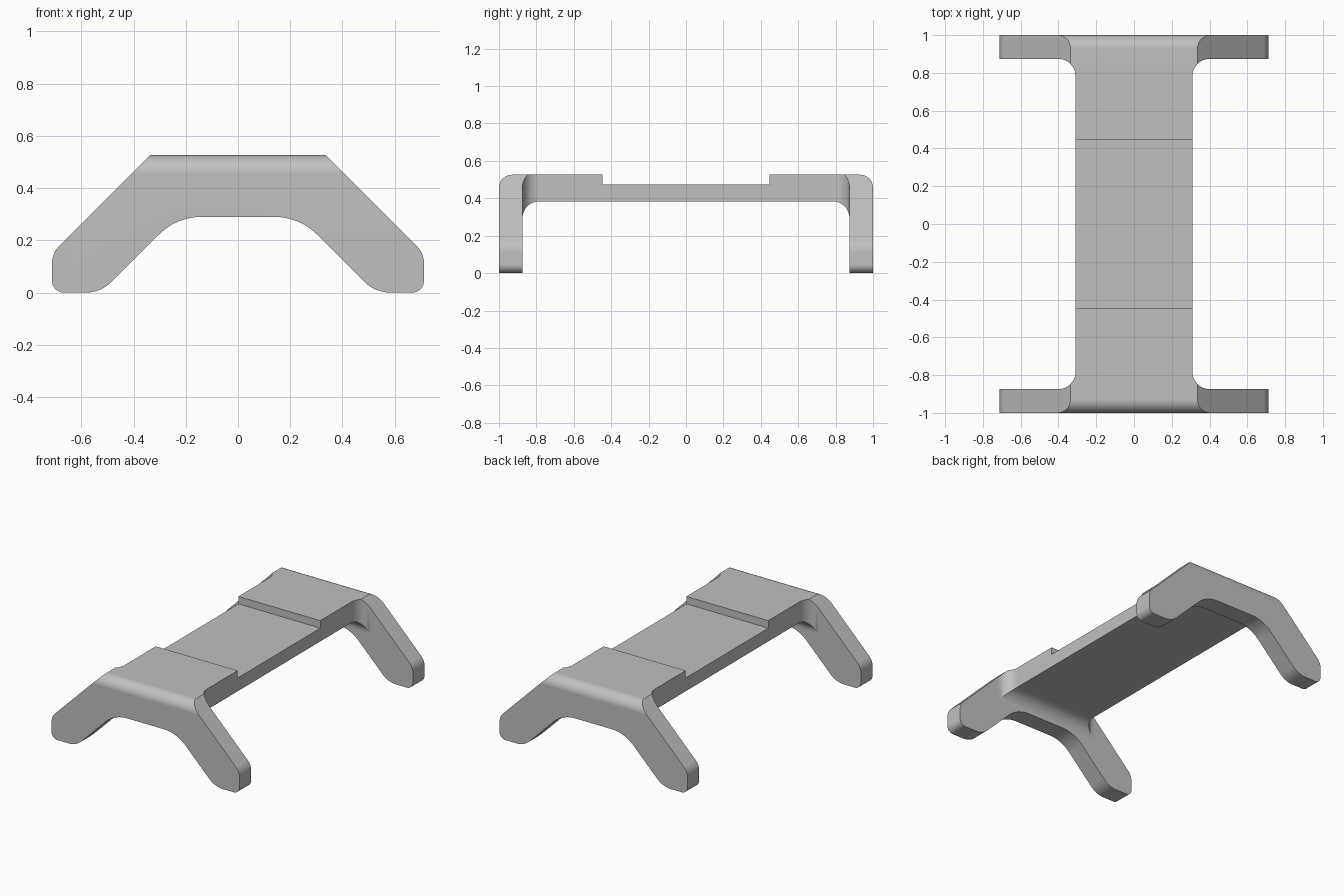
import bpy
import bmesh
import math
from mathutils import Vector

if "Cube" in bpy.data.objects:
    bpy.data.objects.remove(bpy.data.objects["Cube"], do_unlink=True)

grey = bpy.data.materials.new("plain grey")
grey.use_nodes = True
colour = (0.53, 0.53, 0.53, 1)
grey.diffuse_color = colour
grey.node_tree.nodes["Principled BSDF"].inputs["Base Color"].default_value = colour


def rounded(points):
    """Turn (u, v, radius) corners into an outline with arcs at the corners."""
    outline = []
    for i, (u, v, radius) in enumerate(points):
        corner = Vector((u, v))
        if radius == 0:
            outline.append(corner)
            continue
        to_prev = (Vector(points[i - 1][:2]) - corner).normalized()
        to_next = (Vector(points[(i + 1) % len(points)][:2]) - corner).normalized()
        half = to_prev.angle(to_next) / 2
        centre = corner + (to_prev + to_next).normalized() * radius / math.sin(half)
        start = corner + to_prev * radius / math.tan(half) - centre
        end = corner + to_next * radius / math.tan(half) - centre
        sweep = math.pi - 2 * half
        steps = max(4, round(sweep / math.radians(7.5)))
        for k in range(steps + 1):
            t = sweep * k / steps
            arc = start * math.sin(sweep - t) + end * math.sin(t)
            outline.append(centre + arc / math.sin(sweep))
    return outline


def mirrored(half):
    """Complete an outline that is symmetric about u = 0."""
    return half + [(-u, v, r) for u, v, r in reversed(half)]


def prism(name, corners, place, depth):
    """Extrude an outline by depth to both sides of its plane."""
    bm = bmesh.new()
    base = bm.faces.new([bm.verts.new(place(p.x, p.y, -depth)) for p in rounded(corners)])
    ext = bmesh.ops.extrude_face_region(bm, geom=[base])
    shift = Vector(place(0, 0, 2 * depth))
    bmesh.ops.translate(bm, vec=shift,
                        verts=[g for g in ext["geom"] if isinstance(g, bmesh.types.BMVert)])
    bmesh.ops.recalc_face_normals(bm, faces=bm.faces)
    mesh = bpy.data.meshes.new(name)
    bm.to_mesh(mesh)
    bm.free()
    mesh.materials.append(grey)
    obj = bpy.data.objects.new(name, mesh)
    bpy.context.collection.objects.link(obj)
    return obj


# Splayed legs: arch outline seen from the front, carried along y
arch = [(0.262, 0.6, 0), (0.712, 0.15, 0.09), (0.712, 0, 0.045),
        (0.525, 0, 0.14), (0.235, 0.29, 0.23)]
stand = prism("bridge_stand", mirrored(arch), lambda u, v, w: (u, w, v), 1.2)

# Bridge deck: side outline with the recessed middle and rounded ends
deck = [(0.447, 0.475, 0), (0.447, 0.526, 0), (1, 0.526, 0.07),
        (1, -0.1, 0), (0.874, -0.1, 0), (0.874, 0.384, 0.09)]
side_cutter = prism("side_outline", mirrored(deck), lambda u, v, w: (w, u, v), 1.0)

# Plan outline: narrow deck flaring into the leg frames
plan = [(0.9, -1.2, 0), (0.9, -0.874, 0), (0.31, -0.874, 0.09),
        (0.31, 0.874, 0.09), (0.9, 0.874, 0), (0.9, 1.2, 0)]
plan_cutter = prism("plan_outline", mirrored(plan), lambda u, v, w: (u, v, w), 1.0)

# Keep what all three outlines share
bpy.ops.object.select_all(action="DESELECT")
bpy.context.view_layer.objects.active = stand
stand.select_set(True)
for cutter in (side_cutter, plan_cutter):
    cutter.hide_render = True
    mod = stand.modifiers.new("shape", "BOOLEAN")
    mod.operation = "INTERSECT"
    mod.solver = "EXACT"
    mod.object = cutter
    bpy.ops.object.modifier_apply(modifier=mod.name)
    bpy.data.objects.remove(cutter, do_unlink=True)

bpy.ops.object.shade_smooth_by_angle(angle=math.radians(25))
weighted = stand.modifiers.new("even shading", "WEIGHTED_NORMAL")
weighted.keep_sharp = True
